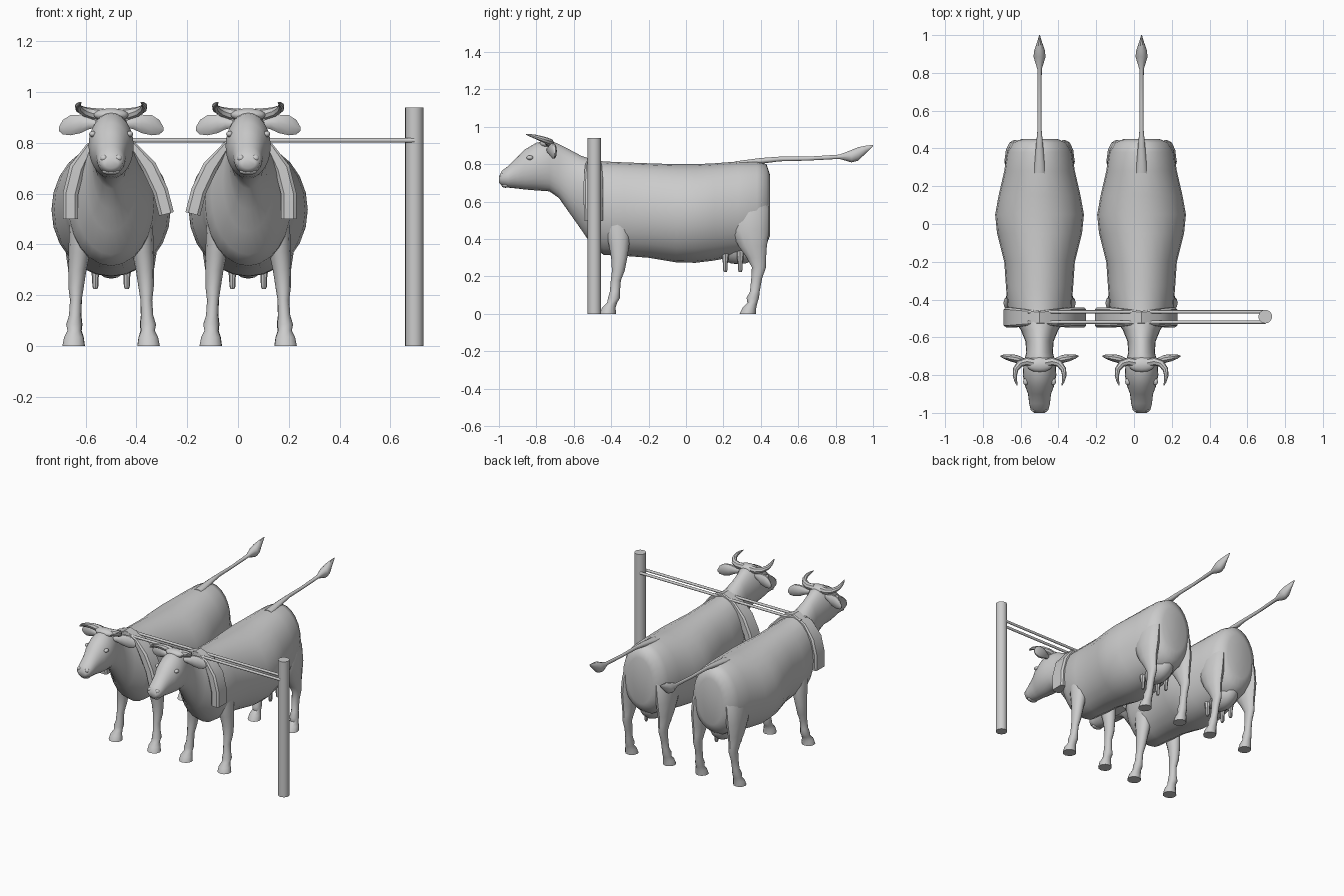
import bpy, bmesh, math
from mathutils import Vector

grey = bpy.data.materials.new("plain_grey")
grey.diffuse_color = (0.6, 0.6, 0.6, 1)


def finish(name, bm, angle=40):
    bmesh.ops.recalc_face_normals(bm, faces=bm.faces)
    mesh = bpy.data.meshes.new(name)
    bm.to_mesh(mesh)
    bm.free()
    mesh.materials.append(grey)
    ob = bpy.data.objects.new(name, mesh)
    bpy.context.collection.objects.link(ob)
    bpy.ops.object.select_all(action='DESELECT')
    ob.select_set(True)
    bpy.context.view_layer.objects.active = ob
    bpy.ops.object.shade_smooth_by_angle(angle=math.radians(angle))
    return ob


def bridge(bm, rings):
    """Skin a list of vertex rings and cap both ends."""
    n = len(rings[0])
    for a, b in zip(rings, rings[1:]):
        for i in range(n):
            j = (i + 1) % n
            bm.faces.new((a[i], a[j], b[j], b[i]))
    bm.faces.new(rings[0])
    bm.faces.new(rings[-1])


def loft(name, sections, axis, sides=12, angle=40):
    """Sections are (x, y, z, r1, r2): ellipses lying across the axis."""
    u, v = {'x': ((0, 1, 0), (0, 0, 1)), 'y': ((1, 0, 0), (0, 0, 1)),
            'z': ((1, 0, 0), (0, 1, 0))}[axis]
    u, v = Vector(u), Vector(v)
    bm = bmesh.new()
    rings = []
    for x, y, z, r1, r2 in sections:
        ring = []
        for k in range(sides):
            a = 2 * math.pi * k / sides
            ring.append(bm.verts.new(Vector((x, y, z)) + u * r1 * math.cos(a) + v * r2 * math.sin(a)))
        rings.append(ring)
    bridge(bm, rings)
    return finish(name, bm, angle)


def sweep(name, points, sides=8):
    """Round tube through (x, y, z, radius) points, following the path."""
    bm = bmesh.new()
    rings = []
    for i, p in enumerate(points):
        a = Vector(points[max(i - 1, 0)][:3])
        b = Vector(points[min(i + 1, len(points) - 1)][:3])
        q = (b - a).to_track_quat('Z', 'Y')
        ring = []
        for k in range(sides):
            t = 2 * math.pi * k / sides
            ring.append(bm.verts.new(Vector(p[:3]) + q @ Vector((math.cos(t), math.sin(t), 0)) * p[3]))
        rings.append(ring)
    bridge(bm, rings)
    return finish(name, bm)


def ball(name, loc, size):
    bm = bmesh.new()
    bmesh.ops.create_uvsphere(bm, u_segments=14, v_segments=10, radius=1)
    for v in bm.verts:
        v.co = Vector(loc) + Vector(v.co[i] * size[i] for i in range(3))
    return finish(name, bm)


# y, top, bottom, half width from muzzle to rump
BODY = [(-1.0, .735, .70, .028), (-.985, .765, .685, .047), (-.95, .79, .675, .055),
        (-.90, .84, .67, .061), (-.86, .88, .665, .076), (-.80, .915, .66, .089),
        (-.73, .928, .655, .084), (-.68, .908, .62, .07), (-.62, .877, .535, .075),
        (-.56, .845, .45, .10), (-.50, .825, .36, .145), (-.44, .815, .315, .17),
        (-.33, .81, .31, .178), (-.20, .805, .30, .187), (-.05, .80, .275, .225),
        (.05, .80, .273, .235), (.15, .805, .285, .217), (.28, .815, .31, .187),
        (.38, .815, .33, .172), (.43, .80, .37, .142), (.45, .74, .42, .095)]


def collar(cx, side):
    # Flat band arched over the shoulders, longer on one side
    path = [(-.160, .50), (-.160, .60), (-.135, .70), (-.085, .785), (0, .822),
            (.085, .79), (.150, .705), (.195, .61), (.218, .52)]
    half_depth = [.05, .052, .052, .045, .035, .045, .052, .054, .054]
    bm = bmesh.new()
    rings = []
    for i, (x, z) in enumerate(path):
        a, b = path[max(i - 1, 0)], path[min(i + 1, len(path) - 1)]
        t = Vector((b[0] - a[0], 0, b[1] - a[1])).normalized()
        n = Vector((-t.z, 0, t.x)) * (.026 if 2 < i < 6 else .03)
        if 3 <= i <= 5:
            n *= .6
        ring = []
        for s, d in ((-1, -.8), (-.6, -1), (.6, -1), (1, -.8), (1, .8), (.6, 1), (-.6, 1), (-1, .8)):
            p = Vector((x, -.495 + half_depth[i] * d, z)) + n * s
            ring.append(bm.verts.new((cx + side * p.x, p.y, p.z)))
        rings.append(ring)
    bridge(bm, rings)
    finish("collar", bm, 35)


def cow(cx, side):
    # Body, neck and head in one skin
    loft("cow_body", [(cx, y, (t + b) / 2, w, (t - b) / 2) for y, t, b, w in BODY], 'y', 24, 60)
    # Tail with pointed tuft
    loft("tail", [(cx, .27, .805, .03, .012), (cx, .40, .818, .02, .016), (cx, .50, .828, .011, .013),
                  (cx, .65, .83, .010, .011), (cx, .82, .84, .012, .012), (cx, .885, .843, .032, .035),
                  (cx, .92, .855, .028, .038), (cx, .96, .878, .014, .022), (cx, 1.0, .90, .002, .004)], 'y', 10)
    # Udder and teats
    ball("udder", (cx, .28, .37), (.085, .13, .105))
    for m in (-1, 1):
        for y in (.21, .29):
            loft("teat", [(cx + m * .062, y, z, r, r) for z, r in
                          ((.225, .008), (.235, .012), (.27, .013), (.33, .022))], 'z', 8)
        # Front leg with hoof
        loft("front_leg", [(cx + m * x, y, z, a, b) for x, y, z, a, b in (
            (.148, -.418, 0, .044, .043), (.147, -.412, .035, .038, .036), (.145, -.395, .06, .027, .027),
            (.146, -.385, .085, .031, .032), (.142, -.380, .12, .024, .027), (.139, -.375, .18, .023, .027),
            (.138, -.362, .23, .030, .034), (.133, -.357, .30, .036, .043), (.125, -.358, .37, .043, .055),
            (.115, -.365, .47, .050, .070), (.10, -.37, .58, .045, .070))], 'z')
        # Hind leg with hock and thigh
        loft("hind_leg", [(cx + m * x, y, z, a, b) for x, y, z, a, b in (
            (.145, .330, 0, .042, .043), (.145, .340, .035, .037, .036), (.143, .355, .06, .027, .027),
            (.143, .357, .085, .030, .033), (.140, .368, .12, .023, .026), (.138, .378, .19, .023, .029),
            (.137, .390, .25, .027, .038), (.137, .376, .30, .032, .052), (.138, .357, .36, .040, .075),
            (.135, .340, .45, .050, .105), (.125, .335, .56, .050, .11), (.10, .335, .66, .04, .09))], 'z')
        # Ear: flattened leaf pointing sideways
        loft("ear", [(cx + m * x, y, z, a, b) for x, y, z, a, b in (
            (.06, -.735, .875, .012, .015), (.09, -.725, .876, .018, .024), (.12, -.715, .875, .022, .038),
            (.16, -.708, .870, .018, .042), (.19, -.702, .862, .011, .030), (.206, -.70, .855, .003, .008))], 'x', 10)
        # Horn curving out and forward
        sweep("horn", [(cx + m * x, y, z, r) for x, y, z, r in (
            (.03, -.735, .912, .024), (.07, -.728, .915, .022), (.105, -.74, .923, .019), (.127, -.77, .935, .015),
            (.131, -.805, .947, .011), (.125, -.835, .955, .007), (.118, -.855, .959, .002))])
        # Eye and nostril bumps
        ball("eye", (cx + m * .073, -.835, .835), (.014, .018, .012))
        ball("nostril", (cx + m * .028, -.982, .74), (.016, .014, .014))
    # Lower lip and poll between the horns
    ball("lower_lip", (cx, -.965, .688), (.036, .022, .014))
    ball("poll", (cx, -.745, .91), (.07, .04, .026))
    collar(cx, side)


cow(-.50, 1)
cow(.04, -1)

# Tether post and its two rails
loft("post", [(.695, -.49, z, .036, .036) for z in (0, .94)], 'z', 20)
for y in (-.465, -.52):
    loft("rail", [(x, y, .81, .009, .009) for x in (-.56, .695)], 'x', 10)
